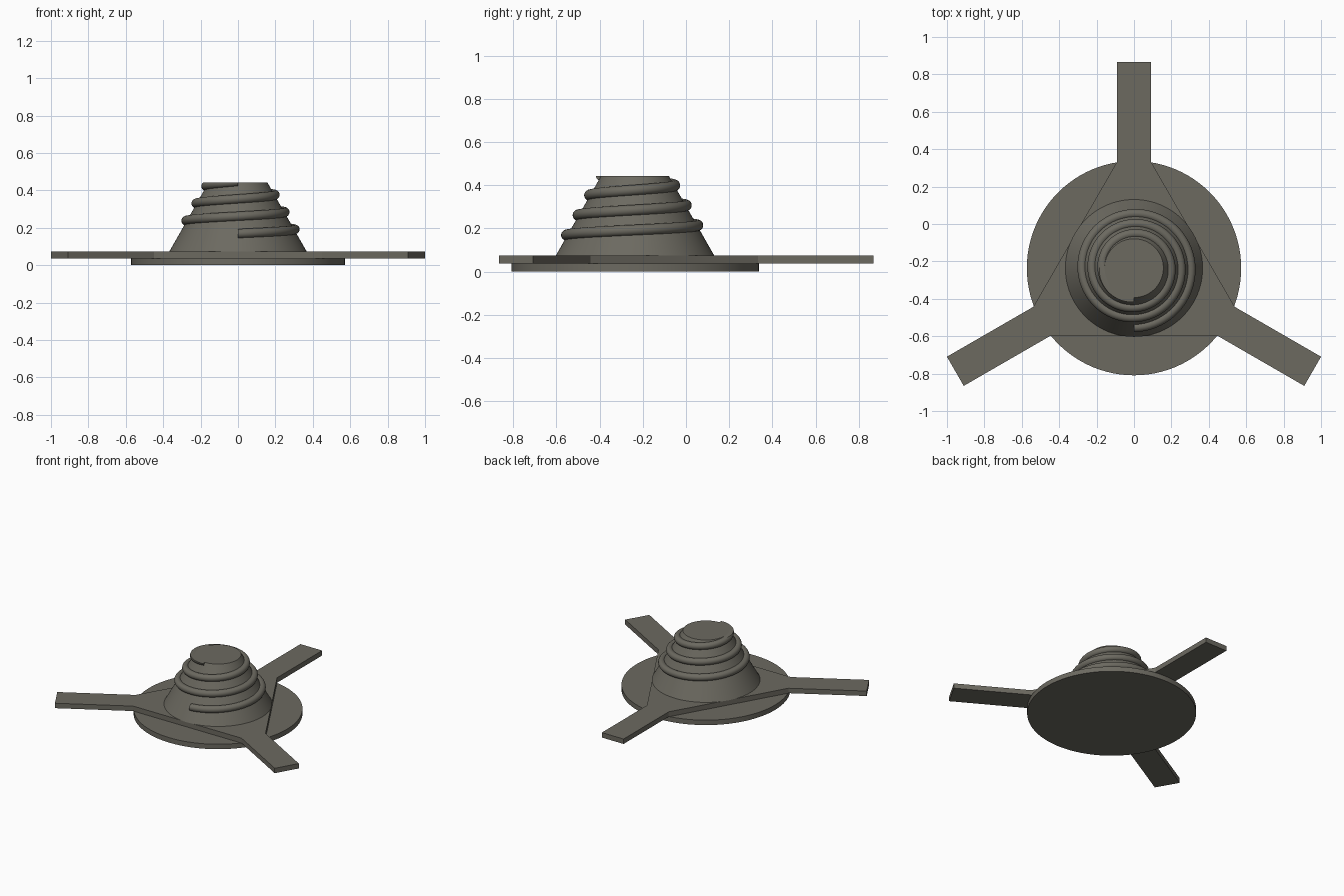
import bpy, bmesh, math
from mathutils import Vector

if "Cube" in bpy.data.objects:
    bpy.data.objects.remove(bpy.data.objects["Cube"])

CY = -0.236          # axis of the round parts
Z1, Z2, TOP = 0.037, 0.074, 0.443

mat = bpy.data.materials.new("warm_grey")
mat.diffuse_color = (0.15, 0.143, 0.118, 1)
mat.use_nodes = True
mat.node_tree.nodes["Principled BSDF"].inputs["Base Color"].default_value = mat.diffuse_color


def finish(bm, name, smooth=True):
    bmesh.ops.recalc_face_normals(bm, faces=bm.faces)
    me = bpy.data.meshes.new(name)
    bm.to_mesh(me)
    bm.free()
    me.materials.append(mat)
    ob = bpy.data.objects.new(name, me)
    ob.location.y = CY
    bpy.context.collection.objects.link(ob)
    if smooth:
        bpy.ops.object.select_all(action='DESELECT')
        ob.select_set(True)
        bpy.context.view_layer.objects.active = ob
        bpy.ops.object.shade_smooth_by_angle(angle=math.radians(35))
    return ob


def frustum(name, r1, r2, z1, z2, sides=96):
    bm = bmesh.new()
    bmesh.ops.create_cone(bm, cap_ends=True, segments=sides,
                          radius1=r1, radius2=r2, depth=z2 - z1)
    bmesh.ops.translate(bm, verts=bm.verts, vec=(0, 0, (z1 + z2) / 2))
    return finish(bm, name)


# round base and threaded cone core
frustum("base_disc", 0.573, 0.573, 0, Z1)
frustum("cone_core", 0.367, 0.157, Z2, TOP)

# three-armed bracket: hexagonal hub with a flat arm every 120 degrees
bm = bmesh.new()
HALF, LENGTH, ROOT = 0.09, 1.103, 0.57
outline = []
for k in range(3):
    a = math.radians(90 + 120 * k)
    along = Vector((math.cos(a), math.sin(a), 0))
    side = Vector((-along.y, along.x, 0))
    for d, s in ((ROOT, -1), (LENGTH, -1), (LENGTH, 1), (ROOT, 1)):
        outline.append(bm.verts.new(along * d + side * s * HALF + Vector((0, 0, Z1))))
face = bm.faces.new(outline)
ext = bmesh.ops.extrude_face_region(bm, geom=[face])
bmesh.ops.translate(bm, vec=(0, 0, Z2 - Z1),
                    verts=[v for v in ext["geom"] if isinstance(v, bmesh.types.BMVert)])
bmesh.ops.triangulate(bm, faces=[f for f in bm.faces if len(f.verts) > 4])
finish(bm, "three_arm_bracket", smooth=False)

# tapering coil: three turns starting at the front, cut flush with the cone top
bm = bmesh.new()
TURNS, STEPS, RING, TUBE = 3, 72, 20, 0.025
rings = []
for i in range(TURNS * STEPS + 1):
    t = i / STEPS
    a = -math.pi / 2 + 2 * math.pi * t
    r, z = 0.3175 - 0.0535 * t, 0.169 + 0.0925 * t
    ring = []
    for j in range(RING):
        b = 2 * math.pi * j / RING
        rr = r + TUBE * math.cos(b)
        ring.append(bm.verts.new((rr * math.cos(a), rr * math.sin(a), z + TUBE * math.sin(b))))
    rings.append(ring)
for p, q in zip(rings, rings[1:]):
    for j in range(RING):
        k = (j + 1) % RING
        bm.faces.new((p[j], p[k], q[k], q[j]))
bm.faces.new(rings[0])
bm.faces.new(rings[-1])
bmesh.ops.bisect_plane(bm, geom=bm.verts[:] + bm.edges[:] + bm.faces[:],
                       plane_co=(0, 0, TOP), plane_no=(0, 0, 1), clear_outer=True)
bmesh.ops.holes_fill(bm, edges=[e for e in bm.edges if e.is_boundary], sides=0)
finish(bm, "coil_thread")
